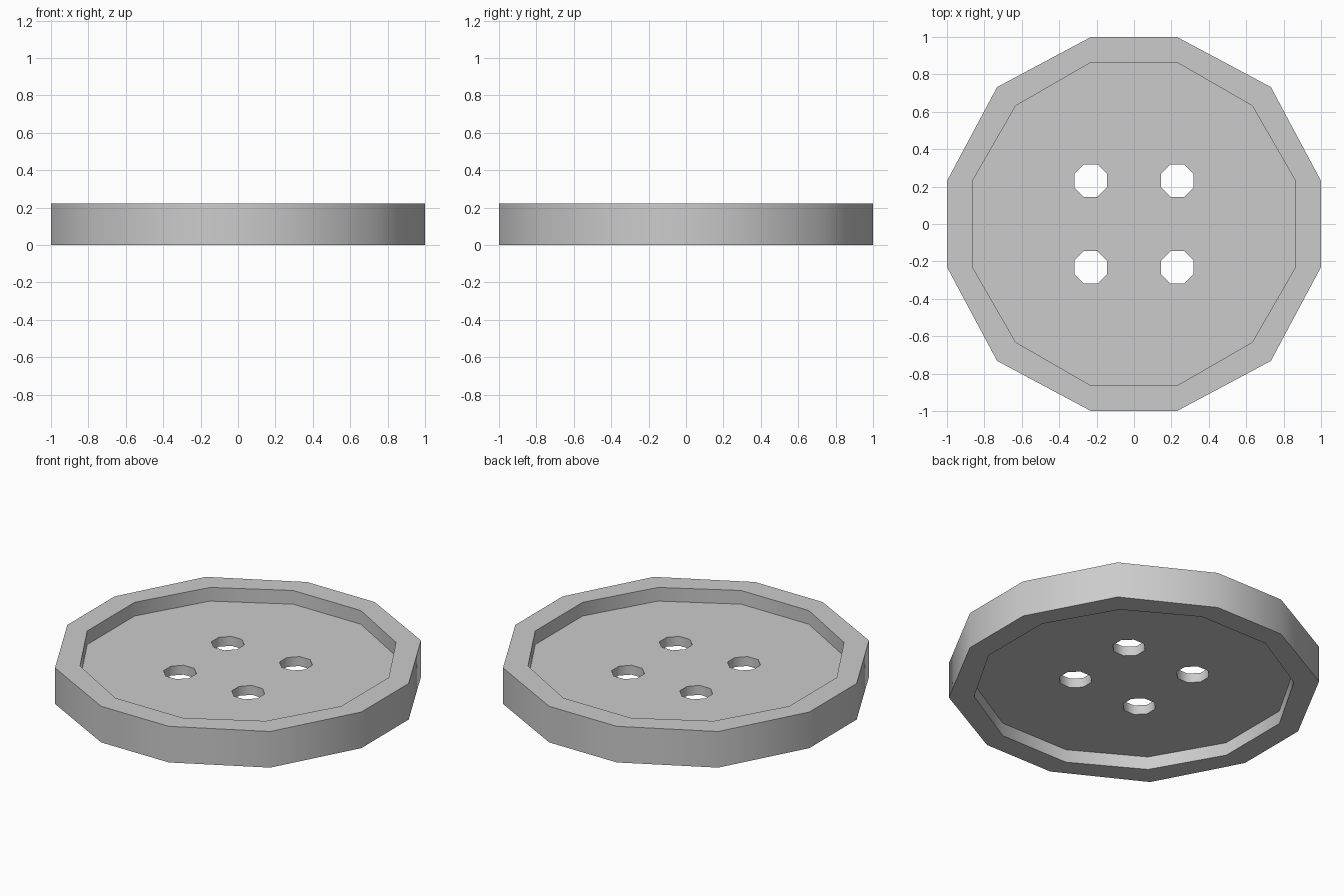
import bpy, bmesh, math

if "Cube" in bpy.data.objects:
    bpy.data.objects.remove(bpy.data.objects["Cube"])

H = 0.222                 # total height
LOW, HIGH = 0.08, 0.138   # underside and top of the thin web
HOLE_POS, HOLE_APOTHEM = 0.232, 0.087


def twelve_sided(flat, side, corner):
    """Twelve-sided outline, repeated by quarter turns."""
    pts = []
    quarter = [(flat, -side), (flat, side), (corner, corner)]
    for k in range(4):
        c, s = round(math.cos(k * math.pi / 2)), round(math.sin(k * math.pi / 2))
        pts += [(x * c - y * s, x * s + y * c) for x, y in quarter]
    return pts


def octagon(cx, cy):
    r = HOLE_APOTHEM / math.cos(math.pi / 8)
    return [(cx + r * math.cos((i + 0.5) * math.pi / 4),
             cy + r * math.sin((i + 0.5) * math.pi / 4)) for i in range(8)]


bm = bmesh.new()


def loop(pts, z):
    return [bm.verts.new((x, y, z)) for x, y in pts]


def skin(a, b):
    n = len(a)
    for i in range(n):
        j = (i + 1) % n
        bm.faces.new((a[i], a[j], b[j], b[i]))


def loop_edges(vs):
    out = []
    for i, v in enumerate(vs):
        w = vs[(i + 1) % len(vs)]
        out.append(bm.edges.get((v, w)) or bm.edges.new((v, w)))
    return out


outer = twelve_sided(1.0, 0.23, 0.732)
inner = twelve_sided(0.864, 0.23, 0.632)

# Raised rim: outer wall, flat lips and recess walls on both sides
rings = [loop(inner, LOW), loop(inner, 0), loop(outer, 0),
         loop(outer, H), loop(inner, H), loop(inner, HIGH)]
for a, b in zip(rings, rings[1:]):
    skin(a, b)

# Four thread holes
edges_low, edges_high = loop_edges(rings[0]), loop_edges(rings[-1])
for sx in (-1, 1):
    for sy in (-1, 1):
        pts = octagon(sx * HOLE_POS, sy * HOLE_POS)
        a, b = loop(pts, LOW), loop(pts, HIGH)
        skin(a, b)
        edges_low += loop_edges(a)
        edges_high += loop_edges(b)

# Web surfaces around the holes
for edges, nz in ((edges_low, -1), (edges_high, 1)):
    bmesh.ops.triangle_fill(bm, edges=edges, use_beauty=True, normal=(0, 0, nz))

bmesh.ops.recalc_face_normals(bm, faces=bm.faces[:])
bmesh.ops.dissolve_limit(bm, angle_limit=0.01, verts=[],
                         edges=[e for e in bm.edges if len(e.link_faces) == 2
                                and all(len(f.verts) == 3 for f in e.link_faces)])

mesh = bpy.data.meshes.new("button")
bm.to_mesh(mesh)
bm.free()
button = bpy.data.objects.new("button", mesh)
bpy.context.collection.objects.link(button)

# Smooth walls, crisp rims
bpy.context.view_layer.objects.active = button
button.select_set(True)
bpy.ops.object.shade_smooth_by_angle(angle=math.radians(50))
